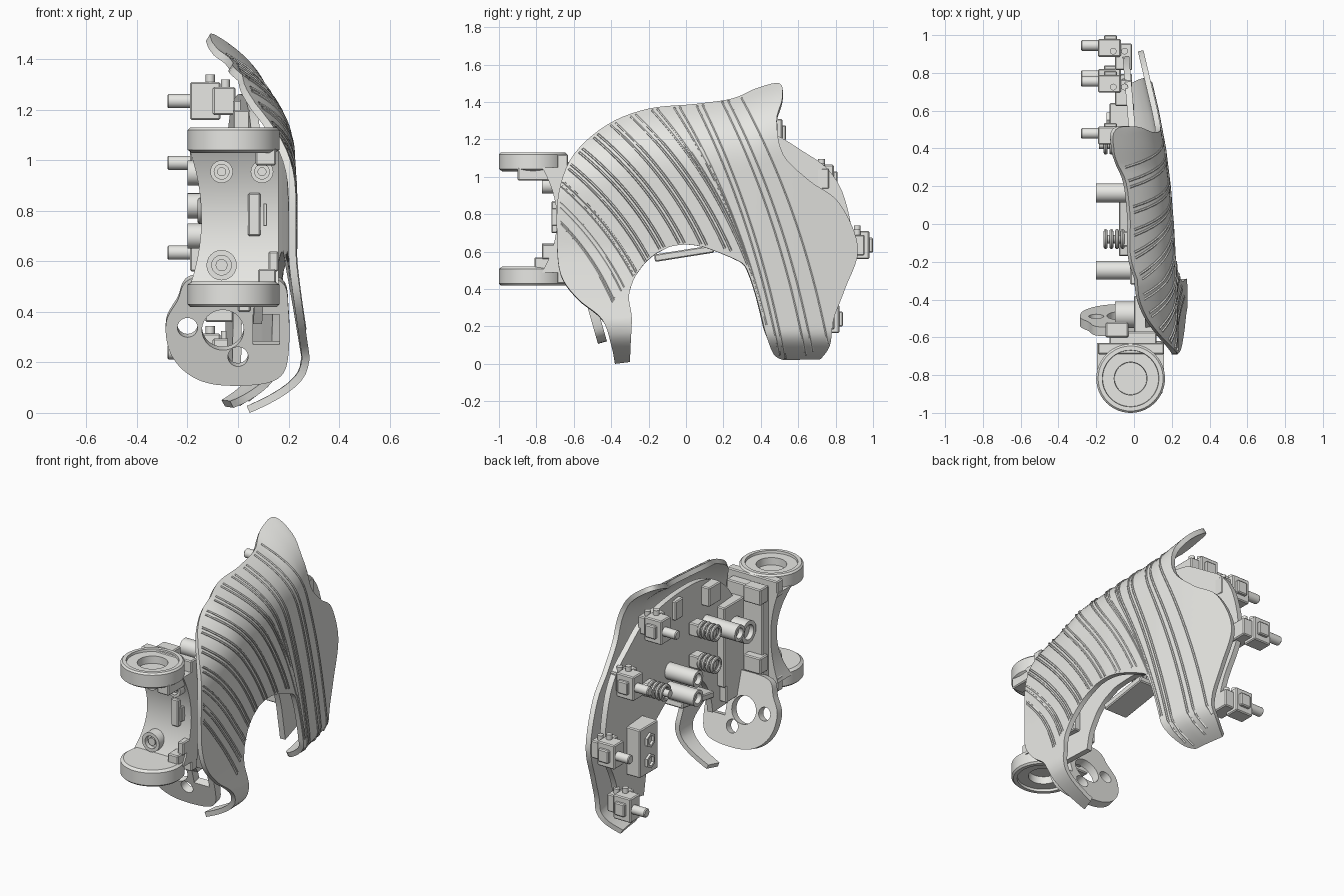
import bpy, bmesh
from math import pi, sin, cos, radians
from mathutils import Vector, Matrix

if "Cube" in bpy.data.objects:
    bpy.data.objects.remove(bpy.data.objects["Cube"])


def interp(pts, y):
    for (a, b), (c, d) in zip(pts, pts[1:]):
        if y <= c:
            return b + (d - b) * max(0, (y - a) / (c - a))
    return pts[-1][1]


def spline(pts, n, closed=False):
    # Catmull-Rom resample, n samples per span
    k, out = len(pts), []
    P = [Vector(p) for p in pts]
    g = (lambda i: P[i % k]) if closed else (lambda i: P[min(max(i, 0), k - 1)])
    for i in range(k if closed else k - 1):
        a, b, c, d = g(i - 1), g(i), g(i + 1), g(i + 2)
        for j in range(n):
            t = j / n
            out.append(0.5 * (2 * b + (c - a) * t + (2 * a - 5 * b + 4 * c - d) * t * t
                              + (3 * b - a - 3 * c + d) * t ** 3))
    return out if closed else out + [P[-1]]


def mesh(name, verts, faces):
    me = bpy.data.meshes.new(name)
    me.from_pydata([tuple(v) for v in verts], [], faces)
    ob = bpy.data.objects.new(name, me)
    bpy.context.collection.objects.link(ob)
    return ob


def box(name, x0, x1, y0, y1, z0, z1, bevel=0.006, tilt=0):
    bm = bmesh.new()
    bmesh.ops.create_cube(bm, size=1, matrix=Matrix.Diagonal((x1 - x0, y1 - y0, z1 - z0, 1)))
    bmesh.ops.bevel(bm, geom=bm.edges[:], offset=bevel, segments=1, affect='EDGES')
    me = bpy.data.meshes.new(name)
    bm.to_mesh(me)
    bm.free()
    ob = bpy.data.objects.new(name, me)
    ob.location = ((x0 + x1) / 2, (y0 + y1) / 2, (z0 + z1) / 2)
    ob.rotation_euler.x = radians(tilt)
    bpy.context.collection.objects.link(ob)
    return ob


def lathe(name, prof, loc, axis='Z', n=40):
    # prof: (radius, height) points, capped at both ends
    R = {'Z': Matrix(), 'X': Matrix.Rotation(-pi / 2, 4, 'Y'), 'Y': Matrix.Rotation(pi / 2, 4, 'X')}[axis]
    vs = [R @ Vector((r * cos(2 * pi * i / n), r * sin(2 * pi * i / n), h)) + Vector(loc)
          for r, h in prof for i in range(n)]
    m = len(prof)
    fs = [(k * n + i, k * n + (i + 1) % n, (k + 1) * n + (i + 1) % n, (k + 1) * n + i)
          for k in range(m - 1) for i in range(n)]
    fs += [tuple(range(n))[::-1], tuple(range((m - 1) * n, m * n))]
    return mesh(name, vs, fs)


def sheet(name, inner, outer, xfun, thick, n=5, m=28):
    # surface lofted between two edge curves, then thickened inward
    A, B = spline(inner, n), spline(outer, n)
    vs = []
    for a, b in zip(A, B):
        for j in range(m + 1):
            p = a.lerp(b, j / m)
            vs.append((xfun(*p), p.x, max(p.y, 0)))
    w = m + 1
    fs = [(i * w + j, (i + 1) * w + j, (i + 1) * w + j + 1, i * w + j + 1)
          for i in range(len(A) - 1) for j in range(m)]
    ob = mesh(name, vs, fs)
    mod = ob.modifiers.new("thick", 'SOLIDIFY')
    mod.thickness, mod.offset = thick, -1
    return ob


# Outer armour shell: an arch with two curled feet and a swept tip
TOP = [(-.7, 1.22), (-.5, 1.28), (-.3, 1.36), (.3, 1.43), (.5, 1.5), (1, 1.6)]
BASE = [(-.7, .23), (-.3, .222), (0, .205), (.2, .188), (.4, .163), (.6, .125), (.92, .05)]


def shell_x(y, z):
    x = interp(BASE, y)
    x -= .24 * max(0, (z - interp(TOP, y) + .42) / .42) ** 3
    x -= .2 * max(0, (.18 - z) / .18) ** 2
    if y < 0:
        x += .06 * max(0, 1 - abs(z - .22) / .4) ** 1.2
    return x


INNER = [(-.30, .01), (-.295, .12), (-.29, .25), (-.305, .36), (-.28, .45), (-.25, .50), (-.21, .55),
         (-.16, .59), (-.12, .61), (-.09, .625), (-.06, .632), (-.02, .637), (.02, .637), (.06, .632),
         (.11, .62), (.19, .59), (.26, .56), (.31, .53), (.34, .47), (.37, .38), (.40, .27),
         (.43, .15), (.47, .05), (.52, .02)]
OUTER = [(-.38, 0), (-.40, .10), (-.45, .24), (-.58, .35), (-.67, .48), (-.69, .68), (-.68, .92),
         (-.60, 1.12), (-.42, 1.28), (-.2, 1.365), (.05, 1.39), (.25, 1.42), (.38, 1.475), (.5, 1.5),
         (.515, 1.42), (.485, 1.3), (.52, 1.12), (.66, .98), (.82, .86), (.92, .62), (.85, .40),
         (.79, .24), (.77, .1), (.72, .025)]
sheet("armour_shell", INNER, OUTER, shell_x, .03)

# Inner mounting plate behind the shell, showing past its rear edge
mix = lambda f: [Vector(a).lerp(Vector(b), f) for a, b in zip(INNER, OUTER)]
pin, pout = mix(.06), mix(.83)
pout[11:20] = [Vector(p) for p in [(.2, 1.26), (.3, 1.25), (.38, 1.24), (.45, 1.23), (.5, 1.215),
                                   (.62, 1.14), (.76, 1.04), (.85, .88), (.885, .62)]]
plate_x = lambda y, z: .05 - .085 * y
sheet("inner_plate", pin[3:22], pout[3:22], plate_x, .035, 4, 4)

# Paired diagonal ribs over the shell
tops = spline([(-.67, .75), (-.665, .95), (-.57, 1.13), (-.40, 1.275), (-.18, 1.355), (.06, 1.378), (.3, 1.42)], 8)
feet = spline([(-.39, .33), (-.28, .47), (-.14, .615), (.08, .64), (.33, .53), (.50, .05), (.76, .11)], 8)
cu = bpy.data.curves.new("shell_ribs", 'CURVE')
cu.dimensions, cu.bevel_depth, cu.bevel_resolution = '3D', .007, 1
for k, (a, b) in enumerate(zip(tops, feet)):
    if k % 4 > 1:
        continue
    c = (a + b) / 2 + Vector((.09, .07)) * (.4 + .6 * k / 48)
    sp = cu.splines.new('POLY')
    sp.points.add(24)
    for i, q in enumerate(sp.points):
        t = i / 24
        p = a * (1 - t) ** 2 + c * 2 * t * (1 - t) + b * t * t
        q.co = (shell_x(*p), p.x, p.y, 1)
bpy.context.collection.objects.link(bpy.data.objects.new("shell_ribs", cu))

# Hinge: two recessed discs joined by a waisted neck
ring = [(.165, 0), (.182, .012), (.182, .09), (.172, .1), (.15, .1), (.148, .085), (.087, .085), (.085, .04)]
lathe("upper_hinge_disc", ring, (-.018, -.818, 1.03), n=56)
lathe("lower_hinge_disc", [(r, -h) for r, h in ring][::-1], (-.018, -.818, .52), n=56)
box("upper_hinge_lug", .07, .15, -.90, -.70, .98, 1.05)
box("upper_hinge_arm", -.19, .16, -.69, -.63, 1.02, 1.12)
box("lower_hinge_arm", -.19, .16, -.69, -.63, .43, .52)
box("lower_hinge_lug", .08, .15, -.81, -.62, .49, .57)
box("lower_hinge_step", .12, .16, -.77, -.64, .56, .64)
vs, fs, N = [], [], 24
for i in range(N + 1):
    t = 2 * i / N - 1
    yf, xl, z = -.69 - .08 * t * t, -.145 - .05 * t * t, .77 + .28 * t
    vs += [(xl, yf, z), (.16, yf, z), (.16, -.63, z), (xl, -.63, z)]
    if i:
        fs += [((i - 1) * 4 + k, (i - 1) * 4 + (k + 1) % 4, i * 4 + (k + 1) % 4, i * 4 + k) for k in range(4)]
mesh("hinge_neck", vs, fs + [(3, 2, 1, 0), (4 * N, 4 * N + 1, 4 * N + 2, 4 * N + 3)])
tube = lambda r, h: [(r, 0), (r, h), (r * .65, h), (r * .65, h - .03)]
for x, z, r in [(-.065, .955, .045), (.095, .955, .045), (-.065, .585, .06)]:
    lathe("neck_bolt_boss", tube(r, .11), (x, -.66, z), 'Y', 24)
    lathe("neck_bolt", [(r * .4, 0), (r * .4, .1)], (x, -.66, z), 'Y', 12)
box("neck_latch", .04, .09, -.72, -.66, .70, .87)
box("neck_latch_tab", .10, .115, -.72, -.68, .74, .83, .003)

# Bracket that carries the neck on the mounting plate
box("neck_bracket", -.13, .12, -.65, -.57, .45, 1.08)
box("bracket_arm", .0, .12, -.59, -.38, .5, 1.0)
for z in (.62, 1.05):
    box("bracket_tab", -.15, -.03, -.60, -.52, z - .05, z + .05)
lathe("bracket_socket", tube(.07, .1), (0, -.48, .84), 'X', 28)

# Tilted motor plate with holes
mc = bpy.data.curves.new("motor_plate", 'CURVE')
mc.dimensions, mc.fill_mode, mc.extrude = '2D', 'BOTH', .025
circ = lambda x, y, r: [(x + r * cos(k * pi / 14), y + r * sin(k * pi / 14)) for k in range(28)]
outline = spline([(-.19, .21), (-.24, .12), (-.285, .03), (-.27, -.09), (-.2, -.18), (-.09, -.225), (.08, -.225),
                  (.17, -.19), (.2, -.1), (.2, .08), (.17, .2), (0, .22)], 5, True)
for pts in [outline, circ(-.06, 0, .083), circ(-.2, .01, .04), circ(0, -.11, .04),
            [(.06, -.06), (.165, -.06), (.165, .065), (.06, .065)]]:
    sp = mc.splines.new('POLY')
    sp.points.add(len(pts) - 1)
    for q, p in zip(sp.points, pts):
        q.co = (p[0], p[1], 0, 1)
    sp.use_cyclic_u = True
ob = bpy.data.objects.new("motor_plate", mc)
ob.location, ob.rotation_euler.x = (0, -.51, .335), radians(106)
bpy.context.collection.objects.link(ob)
box("motor_plate_rib", .0, .05, -.58, -.40, .40, .52)

# Four edge switches with plungers
for y, z in [(.48, 1.235), (.755, .99), (.945, .635), (.785, .24)]:
    box("switch_body", -.19, -.07, y - .06, y + .035, z - .075, z + .075)
    box("switch_mount", -.10, -.01, y - .13, y + .01, z - .055, z + .055)
    box("switch_clip", -.16, -.09, y - .02, y + .055, z - .04, z + .04)
    lathe("switch_plunger", [(.028, 0), (.028, .085), (.023, .09)], (-.19, y, z), 'X', 20)
    for x in (-.11, -.05):
        lathe("switch_pin", [(.018, 0), (.018, .035)], (x, y - .03, z + (.07 if x < -.1 else .05)), 'Z', 12)

# Posts and coil springs on the inner side
for y, z, r in [(.165, .82, .05), (.165, .70, .05), (-.245, .95, .05)]:
    lathe("mounting_post", tube(r, .2 + plate_x(y, z)), (plate_x(y, z), y, z), 'X', 28)
for y, z in [(-.08, 1.0), (-.08, .8), (.42, .82)]:
    for x in (-.06, -.09, -.12, -.15):
        bpy.ops.mesh.primitive_torus_add(major_radius=.042, minor_radius=.011, major_segments=24,
                                         minor_segments=8, location=(x, y, z), rotation=(0, pi / 2, 0))
        bpy.context.object.name = "coil_spring"
    lathe("spring_core", [(.022, 0), (.022, .2)], (plate_x(y, z), y, z), 'X', 16)
    box("spring_seat", -.06, .01, y - .04, y + .04, z - .04, z + .04)

# Connector box over the rear leg and the bar under the arch
box("connector_box", -.13, .0, .46, .64, .36, .66)
for z in (.44, .57):
    lathe("connector_nut", tube(.045, .025), (-.12, .55, z), 'X', 6)
box("arch_bar", -.08, .08, -.17, .15, .57, .61, .006, 9)
box("top_rib", -.02, .05, -.32, -.2, 1.08, 1.2)
box("top_clip", -.02, .05, .05, .13, 1.12, 1.24)

# Apply modifiers, shade, and give every part the same light grey
bpy.ops.object.select_all(action='SELECT')
bpy.context.view_layer.objects.active = bpy.data.objects["armour_shell"]
bpy.ops.object.convert(target='MESH')
bpy.ops.object.shade_smooth_by_angle(angle=radians(35))
grey = bpy.data.materials.new("light_grey")
grey.diffuse_color = (.8, .8, .77, 1)
grey.use_nodes = True
grey.node_tree.nodes["Principled BSDF"].inputs["Base Color"].default_value = grey.diffuse_color
for ob in bpy.data.objects:
    ob.data.materials.clear()
    ob.data.materials.append(grey)
